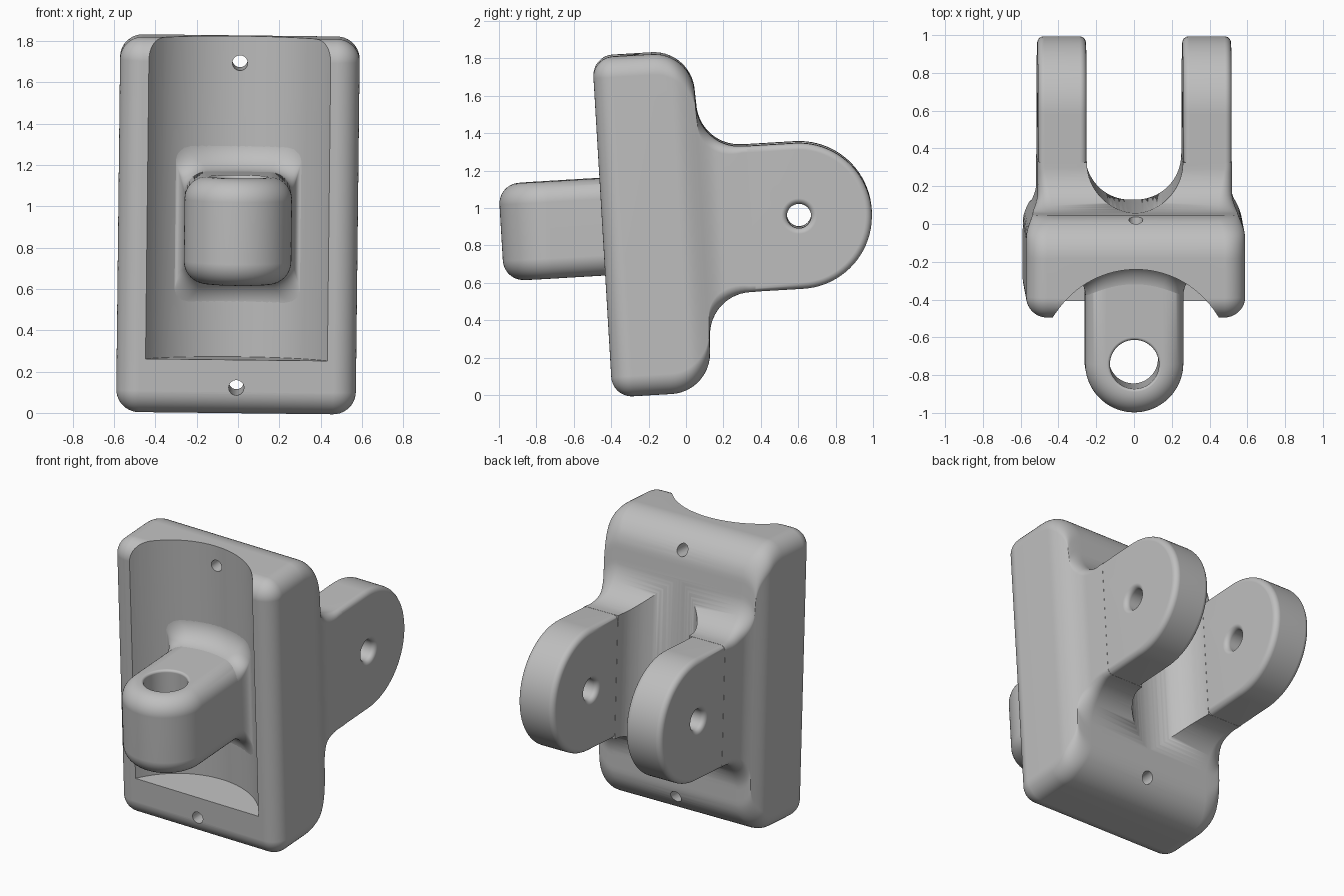
import bpy, bmesh
from math import sin, cos, pi, radians
from mathutils import Matrix

cube = bpy.data.objects.get("Cube")
if cube:
    bpy.data.objects.remove(cube, do_unlink=True)

grey = bpy.data.materials.new("plain grey")
grey.use_nodes = True
tone = (0.52, 0.52, 0.52, 1)
grey.diffuse_color = tone
grey.node_tree.nodes["Principled BSDF"].inputs["Base Color"].default_value = tone

# The whole bracket leans back slightly and rolls a touch
LEAN = (Matrix.Translation((0, 0, 0.927)) @ Matrix.Rotation(radians(0.65), 4, 'Y')
        @ Matrix.Rotation(radians(3.4), 4, 'X'))


def make(name, bm):
    bmesh.ops.recalc_face_normals(bm, faces=bm.faces)
    mesh = bpy.data.meshes.new(name)
    bm.to_mesh(mesh)
    bm.free()
    obj = bpy.data.objects.new(name, mesh)
    bpy.context.collection.objects.link(obj)
    return obj


def skin(rings):
    """Bridge equal-length rings of points and cap both ends."""
    bm = bmesh.new()
    rings = [[bm.verts.new(p) for p in ring] for ring in rings]
    n = len(rings[0])
    for a, b in zip(rings, rings[1:]):
        for i in range(n):
            j = (i + 1) % n
            bm.faces.new((a[i], a[j], b[j], b[i]))
    bm.faces.new(rings[0])
    bm.faces.new(rings[-1])
    return bm


def loft(sections, seg=10):
    """Rounded rectangles (y, half width, half height, corner radius) along y."""
    rings = []
    for y, w, h, r in sections:
        ring = []
        for k, (sx, sz) in enumerate(((1, 1), (-1, 1), (-1, -1), (1, -1))):
            for i in range(seg + 1):
                a = (k + i / seg) * pi / 2
                ring.append((sx * (w - r) + r * cos(a), y, sz * (h - r) + r * sin(a)))
        rings.append(ring)
    return skin(rings)


def tongue(name, radius, length, thick, bevel, seg, matrix):
    """Round-ended slab in xy with rolled edges, tip towards +y, tail towards -y."""
    layers = []
    for i in range(seg + 1):
        a = i * pi / 2 / max(seg, 1)
        layers.append((bevel * (1 - cos(a)), thick / 2 - bevel * (1 - sin(a))))
    layers = [(d, -z) for d, z in reversed(layers)] + layers
    rings = []
    for d, z in layers:
        r = radius - d
        ring = [(r * cos(pi * i / 40), r * sin(pi * i / 40), z) for i in range(41)]
        rings.append(ring + [(-r, d - length, z), (r, d - length, z)])
    bm = skin(rings)
    bm.transform(matrix)
    return make(name, bm)


def lathe(name, profile, matrix, seg=48):
    """Turned solid from (radius, z) points."""
    bm = skin([[(r * cos(2 * pi * i / seg), r * sin(2 * pi * i / seg), z)
                for i in range(seg)] for r, z in profile])
    bm.transform(matrix)
    return make(name, bm)


def flared_hole(radius, half, flare, matrix):
    """Hole cutter with rounded lips at both faces."""
    lip = [(radius + flare * (1 - cos(a)), half - flare + flare * sin(a))
           for a in (radians(15 * i) for i in range(7))]
    top = lip + [(radius + flare, half + 0.1)]
    return lathe("hole_cutter", [(r, -z) for r, z in reversed(top)] + top, matrix)


def cut(obj, cutters):
    for c in cutters:
        c.hide_render = True
        mod = obj.modifiers.new("cut", 'BOOLEAN')
        mod.operation = 'DIFFERENCE'
        mod.solver = 'EXACT'
        mod.object = c
    bpy.context.view_layer.update()
    graph = bpy.context.evaluated_depsgraph_get()
    mesh = bpy.data.meshes.new_from_object(obj.evaluated_get(graph))
    obj.modifiers.clear()
    obj.data = mesh
    for c in cutters:
        bpy.data.objects.remove(c, do_unlink=True)


def ease(y):
    t = min(max((y + 0.03) / 0.22, 0), 1)
    return 0.58 - 0.066 * t * t * (3 - 2 * t)


ALONG_Y = Matrix.Rotation(pi / 2, 4, 'X')
ALONG_X = Matrix.Rotation(pi / 2, 4, 'Y')
HALF_TURN = Matrix.Rotation(pi, 4, 'Z')
STEPS = [i / 14 * pi / 2 for i in range(15)]

# Body: rounded plate flowing back into the neck of the fork
body_sections = []
for a in STEPS:
    d = 0.11 * (1 - sin(a))
    body_sections.append((-0.448 + 0.11 * (1 - cos(a)), 0.58 - d, 0.91 - d,
                          max(0.11 - d, 0.005)))
for a in STEPS:
    y = -0.13 + 0.218 * sin(a)
    body_sections.append((y, ease(y), 0.69 + 0.22 * cos(a), 0.11))
for a in STEPS:
    y = 0.32 - 0.228 * cos(a)
    body_sections.append((y, ease(y), 0.62 - 0.229 * sin(a), 0.11 - 0.075 * a * 2 / pi))
body_sections.append((0.35, 0.514, 0.391, 0.035))
body = make("body", loft(body_sections))

# Two screw holes, front trough and rear slot
screws = [lathe("screw_cutter", [(0.037, -0.8), (0.037, 0.8)],
                Matrix.Translation((0.001, 0, z)) @ ALONG_Y, 22) for z in (-0.78, 0.78)]
trough = lathe("trough_cutter", [(0.502, -0.645), (0.502, 1.2)],
               Matrix.Translation((0, -0.689, 0)) @ Matrix.Rotation(pi / 96, 4, 'Z'), 96)
slot = tongue("slot_cutter", 0.254, 0.6, 2.4, 0, 0,
              Matrix.Translation((0, 0.347, 0)) @ HALF_TURN)
cut(body, screws + [trough, slot])
parts = [body]

# Fork arms
for side, name in ((1, "left_arm"), (-1, "right_arm")):
    place = Matrix.Translation((side * 0.384, 0.605, 0)) @ ALONG_X
    arm = tongue(name, 0.39, 0.32, 0.258, 0.035, 6, place)
    cut(arm, [flared_hole(0.065, 0.129, 0.03, place)])
    parts.append(arm)

# Front peg with its vertical eye
place = Matrix.Translation((0, -0.73, 0)) @ HALF_TURN
peg = tongue("front_peg", 0.26, 0.65, 0.52, 0.11, 10, place)
cut(peg, [flared_hole(0.13, 0.26, 0.015, place)])
parts.append(peg)

# Fillet around the peg, bent to follow the trough
flare = []
for i in range(15):
    y = -0.327 + 0.142 * sin(i / 14 * pi / 2)
    f = 1 - cos(i / 14 * pi / 2)
    flare.append((y, 0.258 + 0.055 * f, 0.258 + 0.14 * f, 0.11 - 0.05 * f))
bm = loft(flare)
bmesh.ops.delete(bm, geom=[f for f in bm.faces if len(f.verts) > 4], context='FACES_ONLY')
wide = [e for e in bm.edges if abs(e.verts[0].co.x - e.verts[1].co.x) > 0.1]
bmesh.ops.subdivide_edges(bm, edges=wide, cuts=11, use_grid_fill=True)
for v in bm.verts:
    v.co.y -= 0.502 - (0.252 - v.co.x ** 2) ** 0.5
parts.append(make("peg_fillet", bm))

# Finish
bpy.ops.object.select_all(action='DESELECT')
for obj in parts:
    obj.data.materials.clear()
    obj.data.materials.append(grey)
    obj.data.transform(LEAN)
    obj.select_set(True)
bpy.context.view_layer.objects.active = body
bpy.ops.object.shade_smooth_by_angle(angle=radians(45))
for obj in parts:
    obj.modifiers.new("weighted_normals", 'WEIGHTED_NORMAL').keep_sharp = True
